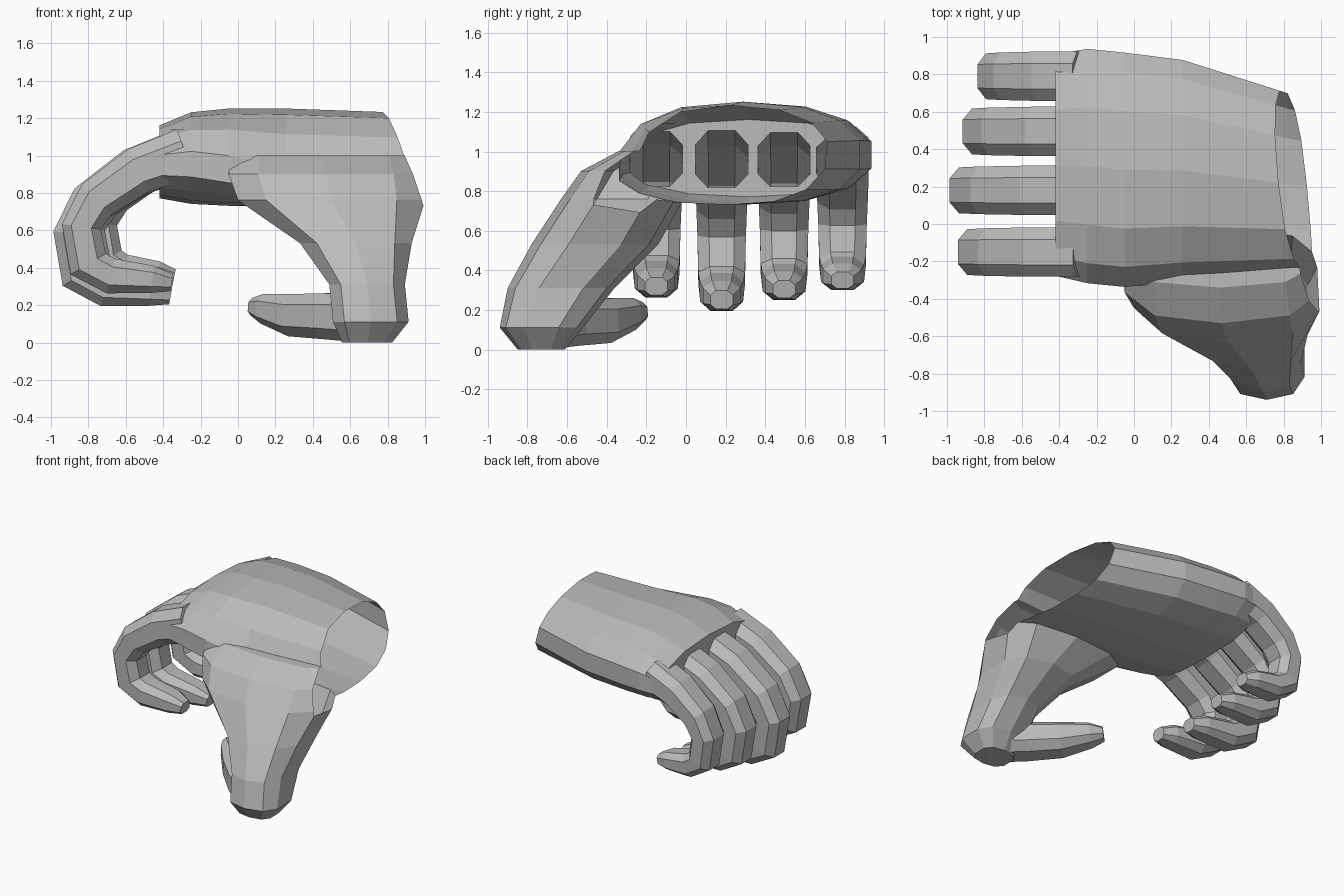
import bpy, bmesh, math
from mathutils import Vector

if "Cube" in bpy.data.objects:
    bpy.data.objects.remove(bpy.data.objects["Cube"])

grey = bpy.data.materials.new("matte_grey")
grey.use_nodes = True
grey.diffuse_color = (0.5, 0.5, 0.5, 1)
grey.node_tree.nodes["Principled BSDF"].inputs["Base Color"].default_value = grey.diffuse_color


def loft(name, rings):
    """Closed solid through rings of equal length."""
    bm = bmesh.new()
    loops = [[bm.verts.new(p) for p in ring] for ring in rings]
    n = len(loops[0])
    for a, b in zip(loops, loops[1:]):
        for i in range(n):
            j = (i + 1) % n
            bm.faces.new((a[i], a[j], b[j], b[i]))
    bm.faces.new(loops[0])
    bm.faces.new(loops[-1])
    bmesh.ops.recalc_face_normals(bm, faces=bm.faces)
    mesh = bpy.data.meshes.new(name)
    bm.to_mesh(mesh)
    bm.free()
    mesh.materials.append(grey)
    ob = bpy.data.objects.new(name, mesh)
    bpy.context.collection.objects.link(ob)
    return ob


def rounded(t, power=0.75):
    """Point on a squarish unit circle."""
    c, s = math.cos(t), math.sin(t)
    return math.copysign(abs(c) ** power, c), math.copysign(abs(s) ** power, s)


def angles(n):
    return [2 * math.pi * (i + 0.5) / n for i in range(n)]


def tube(name, stations, side):
    """Eight-sided limb; stations are (centre, half width, half thickness)."""
    pts = [s[0] for s in stations]
    rings = []
    for i, (p, w, h) in enumerate(stations):
        run = pts[min(i + 1, len(pts) - 1)] - pts[max(i - 1, 0)]
        up = run.cross(side).normalized()
        rings.append([p + side * w * c + up * h * s for c, s in map(rounded, angles(8))])
    return loft(name, rings)


# Palm: x, front y, back y, front z, back z, top z, bottom z
PALM = [
    (1.15, -.27, .62, .83, 1.0, 1.23, .75),
    (.82, -.28, .71, .83, 1.0, 1.25, .75),
    (.26, -.32, .89, .84, 1.0, 1.27, .75),
    (-.05, -.35, .93, .92, 1.0, 1.27, .75),
    (-.25, -.33, .95, .96, 1.0, 1.25, .76),
    (-.42, -.29, .92, .96, .97, 1.18, .79),
]


def palm_ring(x, y0, y1, z0, z1, top, low):
    ring = []
    for t in angles(14):
        c, s = rounded(t, .85)
        edge = z0 + (z1 - z0) * (c + 1) / 2
        k = abs(s)
        z = edge * (1 - k) + (top if s > 0 else low) * k
        ring.append(Vector((x, (y0 + y1) / 2 + c * (y1 - y0) / 2, z)))
    return ring


hand = loft("hand", [palm_ring(*row) for row in PALM])

# Fingers: one curled path, scaled for each finger
CURL = [
    (-.28, 1.03, .15), (-.55, .93, .14), (-.79, .76, .125), (-.88, .6, .115),
    (-.84, .38, .12), (-.71, .31, .105), (-.47, .29, .08), (-.36, .27, .05),
]
WIDTHS = [.14, .14, .135, .13, .125, .115, .1, .06]
FINGERS = [
    ("index_finger", -.15, .93, .91), ("middle_finger", .18, 1, 1),
    ("ring_finger", .495, .89, .93), ("little_finger", .79, .77, .87),
]
parts = []
for name, y, reach, drop in FINGERS:
    path = [(Vector((-.28 + (x + .28) * reach, y, 1.03 - (1.03 - z) * drop)), w, h * (.5 + reach / 2))
            for (x, z, h), w in zip(CURL, WIDTHS)]
    parts.append(tube(name, path, Vector((0, 1, 0))))

# Thumb base: level rings from the side of the palm down to the thumb joint
BASE = [
    (.46, -.14, 1.02, .52, .2), (.47, -.25, .92, .54, .28), (.5, -.32, .78, .52, .31),
    (.63, -.46, .55, .31, .32), (.69, -.63, .33, .21, .27),
    (.71, -.73, .13, .21, .21), (.69, -.73, .02, .14, .12),
]
parts.append(loft("thumb_base", [
    [Vector((x + rx * c, y + ry * s, z)) for c, s in map(rounded, angles(10))]
    for x, y, z, rx, ry in BASE]))

# Thumb end, pointing back under the palm
END = [(.72, -.76, .15, .14), (.5, -.6, .16, .13), (.32, -.43, .165, .12),
       (.16, -.29, .2, .085), (.09, -.23, .21, .05)]
parts.append(tube("thumb_end", [(Vector((x, y, z)), h * 1.1, h) for x, y, z, h in END],
                  Vector((1, 1, 0)).normalized()))

# Fuse all parts into one skin
bpy.context.view_layer.objects.active = hand
for part in parts:
    mod = hand.modifiers.new("join", "BOOLEAN")
    mod.operation = "UNION"
    mod.solver = "EXACT"
    mod.object = part
    bpy.ops.object.modifier_apply(modifier=mod.name)
    bpy.data.objects.remove(part)

# Slice the wrist open, leaving a hollow shell
bm = bmesh.new()
bm.from_mesh(hand.data)
bmesh.ops.bisect_plane(bm, geom=bm.verts[:] + bm.edges[:] + bm.faces[:],
                       plane_co=(.85, .2, 1), plane_no=(1, .1, .3), clear_outer=True)
low = min(v.co.z for v in bm.verts)
for v in bm.verts:
    v.co.z -= low
bm.to_mesh(hand.data)
bm.free()
